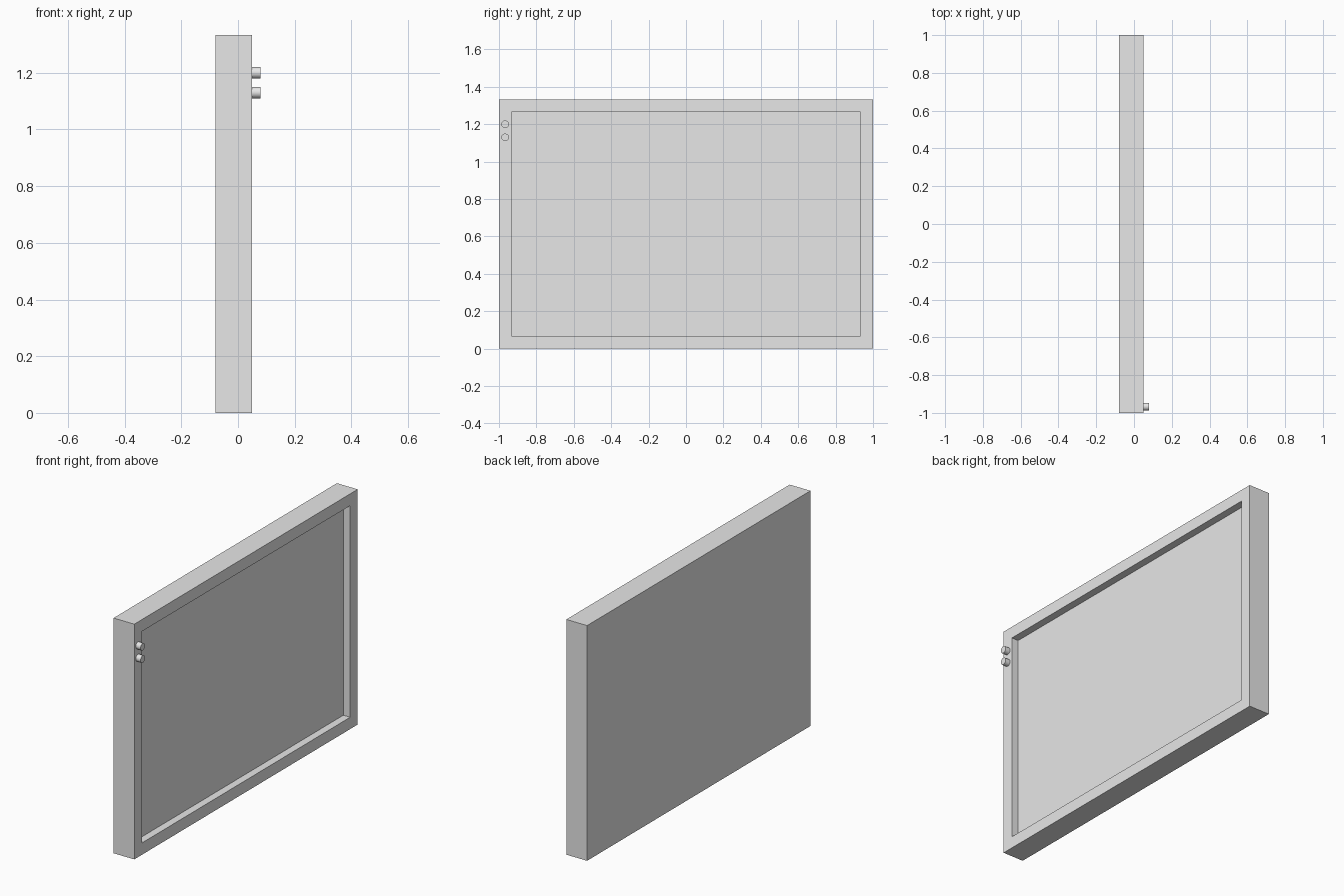
import bpy
import bmesh
import math
from mathutils import Matrix

cube = bpy.data.objects.get("Cube")
if cube:
    bpy.data.objects.remove(cube, do_unlink=True)

# Single light grey material
grey = bpy.data.materials.new("light_grey")
grey.use_nodes = True
colour = (0.8, 0.8, 0.8, 1.0)
grey.diffuse_color = colour
grey.node_tree.nodes["Principled BSDF"].inputs["Base Color"].default_value = colour

BACK, FRONT, TIP = -0.08, 0.05, 0.08
HEIGHT = 1.333
BORDER = 0.067
DEPTH = 0.043


def add_object(name, bm):
    mesh = bpy.data.meshes.new(name)
    bm.to_mesh(mesh)
    bm.free()
    mesh.materials.append(grey)
    obj = bpy.data.objects.new(name, mesh)
    bpy.context.collection.objects.link(obj)
    return obj


# Casing: a slab whose +x face is inset into a border and sunk for the screen
bm = bmesh.new()
bmesh.ops.create_cube(bm, size=1, matrix=Matrix.Translation(
    ((BACK + FRONT) / 2, 0, HEIGHT / 2)) @ Matrix.Diagonal((FRONT - BACK, 2, HEIGHT, 1)))
bm.normal_update()
screen = max(bm.faces, key=lambda f: f.normal.x)
bmesh.ops.inset_region(bm, faces=[screen], thickness=BORDER, use_even_offset=True)
walls = bmesh.ops.extrude_discrete_faces(bm, faces=[screen])
bmesh.ops.translate(bm, verts=walls["faces"][0].verts, vec=(-DEPTH, 0, 0))
bmesh.ops.recalc_face_normals(bm, faces=bm.faces)
add_object("screen_casing", bm)


# Two round knobs on the border near the upper front corner
for name, z in (("upper_knob", 1.2), ("lower_knob", 1.13)):
    bm = bmesh.new()
    place = Matrix.Translation(((FRONT + TIP) / 2, -0.967, z))
    bmesh.ops.create_cone(bm, cap_ends=True, segments=32, radius1=0.02, radius2=0.02,
                          depth=TIP - FRONT,
                          matrix=place @ Matrix.Rotation(math.pi / 2, 4, "Y"))
    for face in bm.faces:
        face.smooth = len(face.verts) == 4
    for edge in bm.edges:
        edge.smooth = all(len(f.verts) == 4 for f in edge.link_faces)
    add_object(name, bm)
